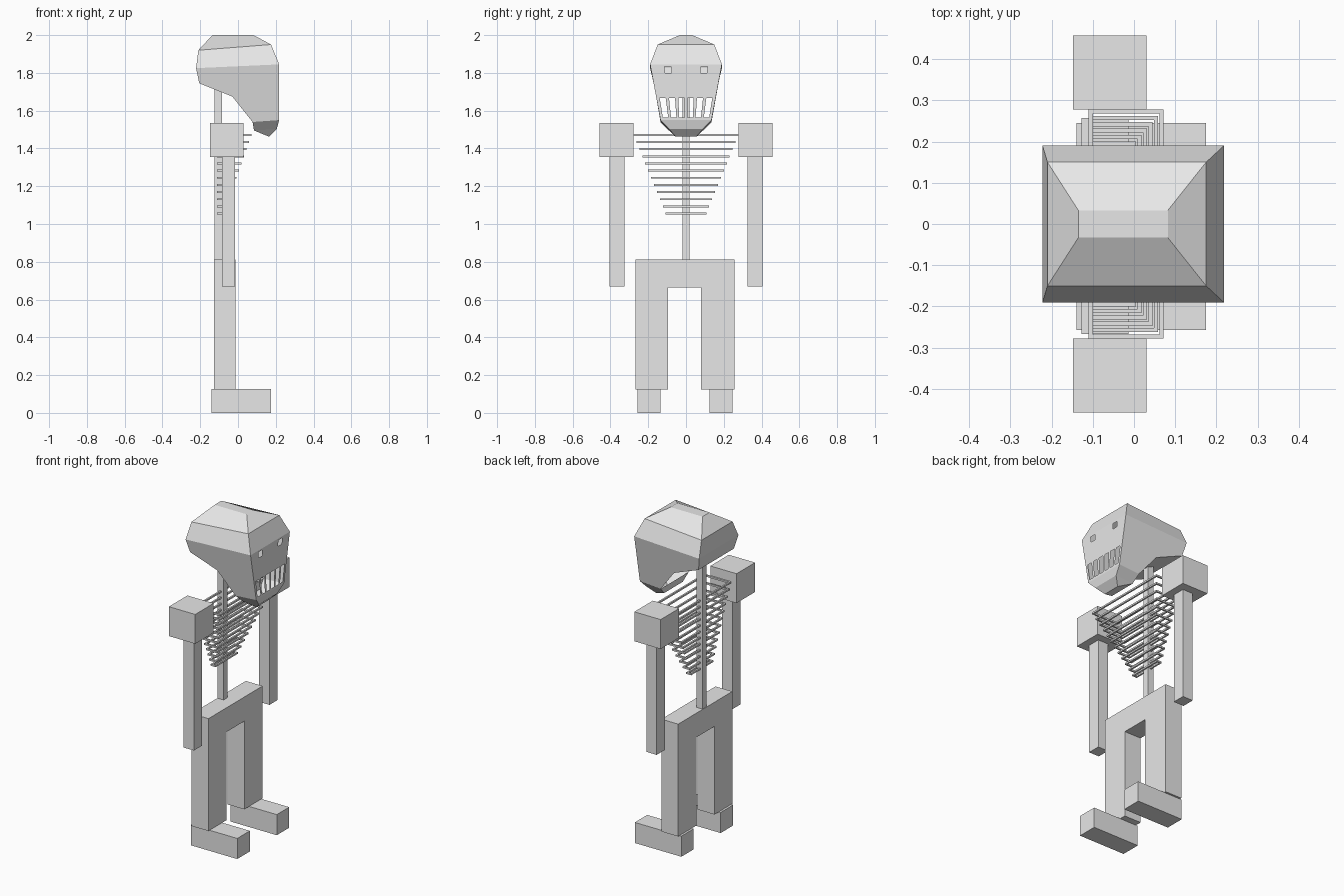
import bpy, bmesh

if "Cube" in bpy.data.objects:
    bpy.data.objects.remove(bpy.data.objects["Cube"])

bone = bpy.data.materials.new("bone_grey")
bone.diffuse_color = (0.8, 0.8, 0.8, 1)
bone.use_nodes = True
bone.node_tree.nodes["Principled BSDF"].inputs["Base Color"].default_value = bone.diffuse_color


def finish(name, bm, consistent=True):
    bmesh.ops.remove_doubles(bm, verts=bm.verts, dist=0.0005)
    if consistent:
        bmesh.ops.recalc_face_normals(bm, faces=bm.faces)
    mesh = bpy.data.meshes.new(name)
    bm.to_mesh(mesh)
    bm.free()
    mesh.materials.append(bone)
    obj = bpy.data.objects.new(name, mesh)
    bpy.context.collection.objects.link(obj)
    return obj


def add_box(bm, x, y, z):
    for v in bmesh.ops.create_cube(bm, size=1)["verts"]:
        v.co = [(a + b) / 2 + c * (b - a) for (a, b), c in zip((x, y, z), v.co)]


def box(name, x, y, z):
    bm = bmesh.new()
    add_box(bm, x, y, z)
    return finish(name, bm)


# Spine, shoulders and arms
box("spine", (-0.125, -0.085), (-0.018, 0.018), (0.81, 1.73))
for side, s in (("left", 1), ("right", -1)):
    box(side + "_shoulder", (-0.148, 0.03), sorted((s * 0.278, s * 0.457)), (1.355, 1.535))
    box(side + "_arm", (-0.085, -0.015), sorted((s * 0.326, s * 0.405)), (0.67, 1.36))

# Pelvis and legs as one arch profile, extruded in depth
arch = [(-0.267, 0.125), (-0.095, 0.125), (-0.095, 0.665), (0.08, 0.665),
        (0.08, 0.125), (0.257, 0.125), (0.257, 0.813), (-0.267, 0.813)]
bm = bmesh.new()
face = bm.faces.new([bm.verts.new((-0.127, y, z)) for y, z in arch])
ext = bmesh.ops.extrude_face_region(bm, geom=[face], use_keep_orig=True)["geom"]
for v in ext:
    if isinstance(v, bmesh.types.BMVert):
        v.co.x = -0.013
finish("pelvis_and_legs", bm)
box("left_foot", (-0.14, 0.175), (0.125, 0.245), (0, 0.126))
box("right_foot", (-0.14, 0.175), (-0.257, -0.135), (0, 0.126))

# Rib cage: rectangular hoops that shrink downwards
bm = bmesh.new()
t = 0.01
for i in range(12):
    z = 1.472 - i * 0.0379
    w = 0.278 - i * 0.0155
    x0, x1 = -0.11, 0.072 - i * 0.0135
    zz = (z - t / 2, z + t / 2)
    add_box(bm, (x0, x0 + t), (-w, w), zz)
    add_box(bm, (x1 - t, x1), (-w, w), zz)
    for s in (1, -1):
        add_box(bm, (x0 + t, x1 - t), sorted((s * w, s * (w - t))), zz)
finish("ribs", bm)

# Skull: faceted hollow shell, open behind the jaw
bm = bmesh.new()


def quad(*pts):
    bm.faces.new([bm.verts.new(p) for p in pts])


def m(p):
    return (p[0], -p[1], p[2])


def across(a, b):
    quad(a, b, m(b), m(a))


top_b, top_f = (-0.135, 0.033, 2.0), (0.082, 0.033, 2.0)
brow_b, brow_f = (-0.21, 0.15, 1.92), (0.175, 0.15, 1.95)
wide_b, wide_f = (-0.222, 0.19, 1.825), (0.218, 0.19, 1.845)
base_b, base_f = (-0.205, 0.171, 1.745), (-0.03, 0.158, 1.675)
jaw_b, jaw_f = (0.077, 0.135, 1.54), (0.218, 0.135, 1.55)
chin_b, chin_f = (0.085, 0.09, 1.495), (0.205, 0.09, 1.503)
tip = (0.165, 0.055, 1.462)

for a, b in ((top_b, top_f), (top_b, brow_b), (top_f, brow_f), (brow_b, wide_b),
             (brow_f, wide_f), (wide_b, base_b), (base_b, base_f),
             (jaw_b, chin_b), (jaw_f, chin_f), (chin_b, tip), (chin_f, tip)):
    across(a, b)
for f in (lambda p: p, m):
    for poly in ((top_b, top_f, brow_f, brow_b), (brow_b, brow_f, wide_f, wide_b),
                 (wide_b, wide_f, jaw_f, jaw_b, base_f, base_b),
                 (jaw_b, jaw_f, chin_f, chin_b), (chin_b, chin_f, tip)):
        quad(*[f(p) for p in poly])


# Face plate: bands of bars leave open tooth gaps and eye holes
def half_width(z):
    return 0.135 + (z - 1.55) * 0.055 / 0.295


def band(z0, z1, cuts):
    w0, w1 = half_width(z0), half_width(z1)
    for u0, u1 in cuts:
        quad((0.218, u0 * w0, z0), (0.218, u1 * w0, z0),
             (0.218, u1 * w1, z1), (0.218, u0 * w1, z1))


gaps, pitch, width = 6, 0.315, 0.205
edges = [-1]
for i in range(gaps):
    c = (i - (gaps - 1) / 2) * pitch
    edges += [c - width / 2, c + width / 2]
edges.append(1)
band(1.55, 1.565, [(-1, 1)])
band(1.565, 1.667, list(zip(edges[::2], edges[1::2])))
band(1.667, 1.80, [(-1, 1)])
band(1.80, 1.835, [(-1, -0.61), (-0.42, 0.42), (0.61, 1)])
band(1.835, 1.845, [(-1, 1)])
finish("skull", bm)
